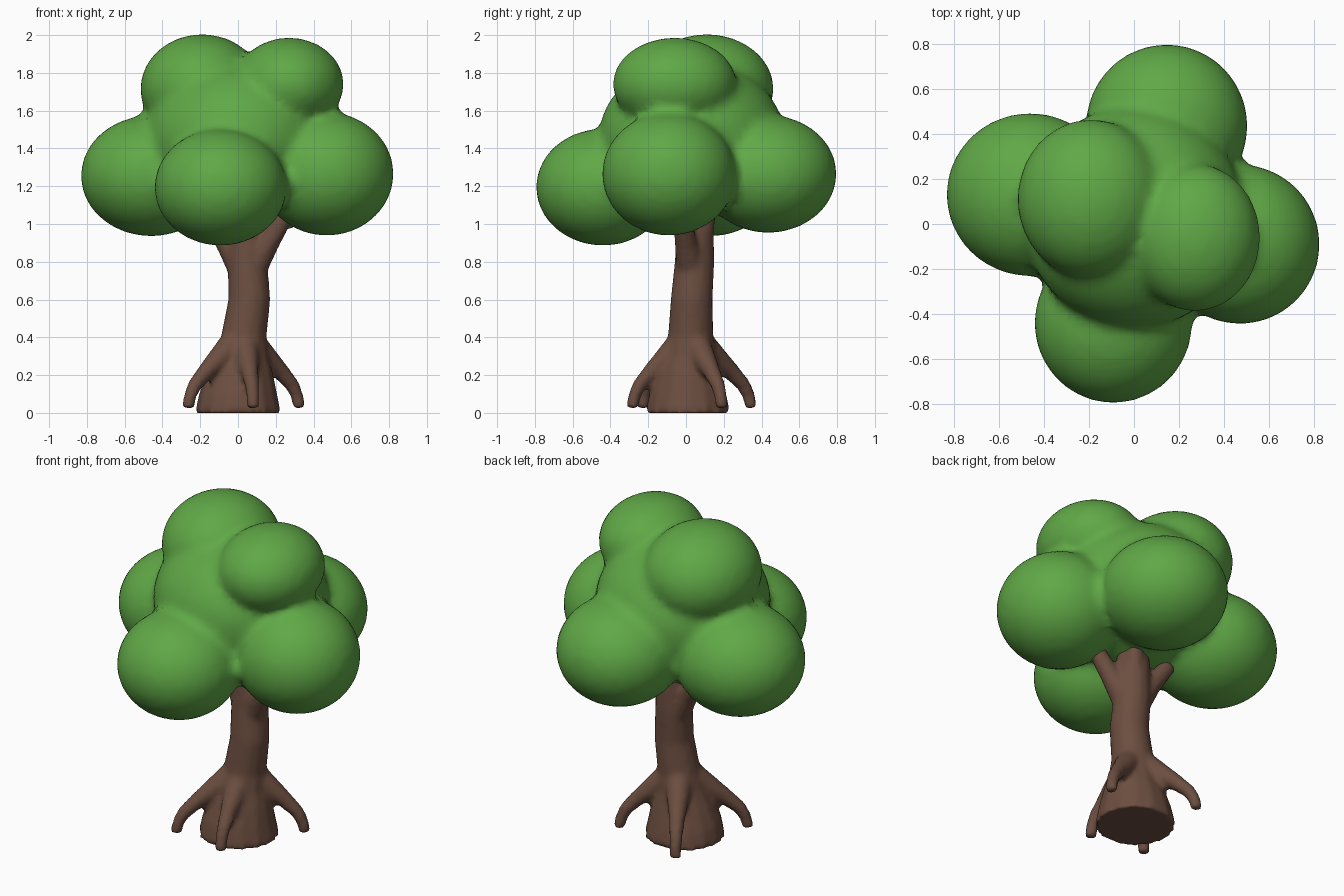
import bpy, bmesh, math
from mathutils import Vector, Matrix

if "Cube" in bpy.data.objects:
    bpy.data.objects.remove(bpy.data.objects["Cube"])


def material(name, color):
    m = bpy.data.materials.new(name)
    m.diffuse_color = (*color, 1)
    m.use_nodes = True
    m.node_tree.nodes["Principled BSDF"].inputs["Base Color"].default_value = m.diffuse_color
    return m


GREEN = material("leaf green", (0.117, 0.392, 0.062))
BROWN = material("bark brown", (0.150, 0.076, 0.051))


def finish(bm, name, mat, voxel, rounds):
    """Fuse overlapping volumes into one softly blended skin."""
    bmesh.ops.recalc_face_normals(bm, faces=bm.faces)
    me = bpy.data.meshes.new(name)
    bm.to_mesh(me)
    bm.free()
    me.materials.append(mat)
    ob = bpy.data.objects.new(name, me)
    bpy.context.collection.objects.link(ob)
    r = ob.modifiers.new("fuse", 'REMESH')
    r.mode = 'VOXEL'
    r.voxel_size = voxel
    r.use_smooth_shade = True
    s = ob.modifiers.new("soften", 'SMOOTH')
    s.factor = 0.5
    s.iterations = rounds
    me.polygons.foreach_set("use_smooth", [True] * len(me.polygons))
    return ob


def tube(bm, points, side, n=14):
    """Tapered tube along points (x, y, z, radius) lying in a plane normal to side."""
    pos = [Vector(p[:3]) for p in points]
    rings = []
    for i, p in enumerate(pos):
        tangent = (pos[min(i + 1, len(pos) - 1)] - pos[max(i - 1, 0)]).normalized()
        up = tangent.cross(side).normalized()
        ring = []
        for k in range(n):
            a = 2 * math.pi * k / n
            ring.append(bm.verts.new(p + points[i][3] * (side * math.cos(a) + up * math.sin(a))))
        rings.append(ring)
    for a, b in zip(rings, rings[1:]):
        for k in range(n):
            bm.faces.new((a[k], a[(k + 1) % n], b[(k + 1) % n], b[k]))
    bm.faces.new(rings[0][::-1])
    bm.faces.new(rings[-1])


def limb(bm, points):
    d = Vector(points[-1][:3]) - Vector(points[0][:3])
    tube(bm, points, Vector((-d.y, d.x, 0)).normalized())


# Trunk with flared base
bm = bmesh.new()
tube(bm, [(0, .01, 0, .228), (0, .01, .1, .208), (.01, .015, .2, .178),
          (.02, .02, .3, .142), (.03, .025, .4, .122), (.06, .03, .6, .112),
          (.05, .045, .8, .106), (.05, .05, 1.0, .098), (.05, .05, 1.15, .08)],
     Vector((1, 0, 0)))

# Roots: out from the trunk, then bending down to the ground
for tx, ty in ((-.265, -.23), (.325, .19), (.08, -.285), (-.17, .345)):
    cx, cy = .025, .025
    dx, dy = tx - cx, ty - cy
    limb(bm, [(cx + dx * f, cy + dy * f, z, r) for f, z, r in
              ((.1, .38, .085), (.4, .295, .065), (.68, .215, .046),
               (.88, .145, .038), (.96, .09, .034), (1.0, .025, .032))])

# Branches reaching into the leaves
limb(bm, [(.07, .03, .75, .08), (.16, 0, .9, .06), (.27, -.03, 1.08, .045)])
limb(bm, [(.03, .05, .75, .08), (-.06, .07, .9, .06), (-.17, .1, 1.06, .045)])
limb(bm, [(.06, .06, .8, .075), (.075, .09, .95, .055), (.09, .12, 1.1, .045)])
finish(bm, "trunk", BROWN, 0.018, 2)

# Leaf clumps: centre and radii
clumps = [
    ((0, .03, 1.45), (.49, .49, .42)),
    ((-.46, .13, 1.255), (.37, .36, .318)),
    ((.47, -.09, 1.265), (.352, .352, .325)),
    ((-.092, -.44, 1.195), (.348, .352, .308)),
    ((.145, .435, 1.265), (.357, .36, .31)),
    ((-.19, .11, 1.715), (.325, .352, .288)),
    ((.27, -.06, 1.74), (.288, .326, .245)),
]
bm = bmesh.new()
for c, r in clumps:
    bmesh.ops.create_icosphere(bm, subdivisions=4, radius=1.006,
                               matrix=Matrix.Translation(c) @ Matrix.Diagonal((*r, 1)))
finish(bm, "leaf_canopy", GREEN, 0.03, 3)
